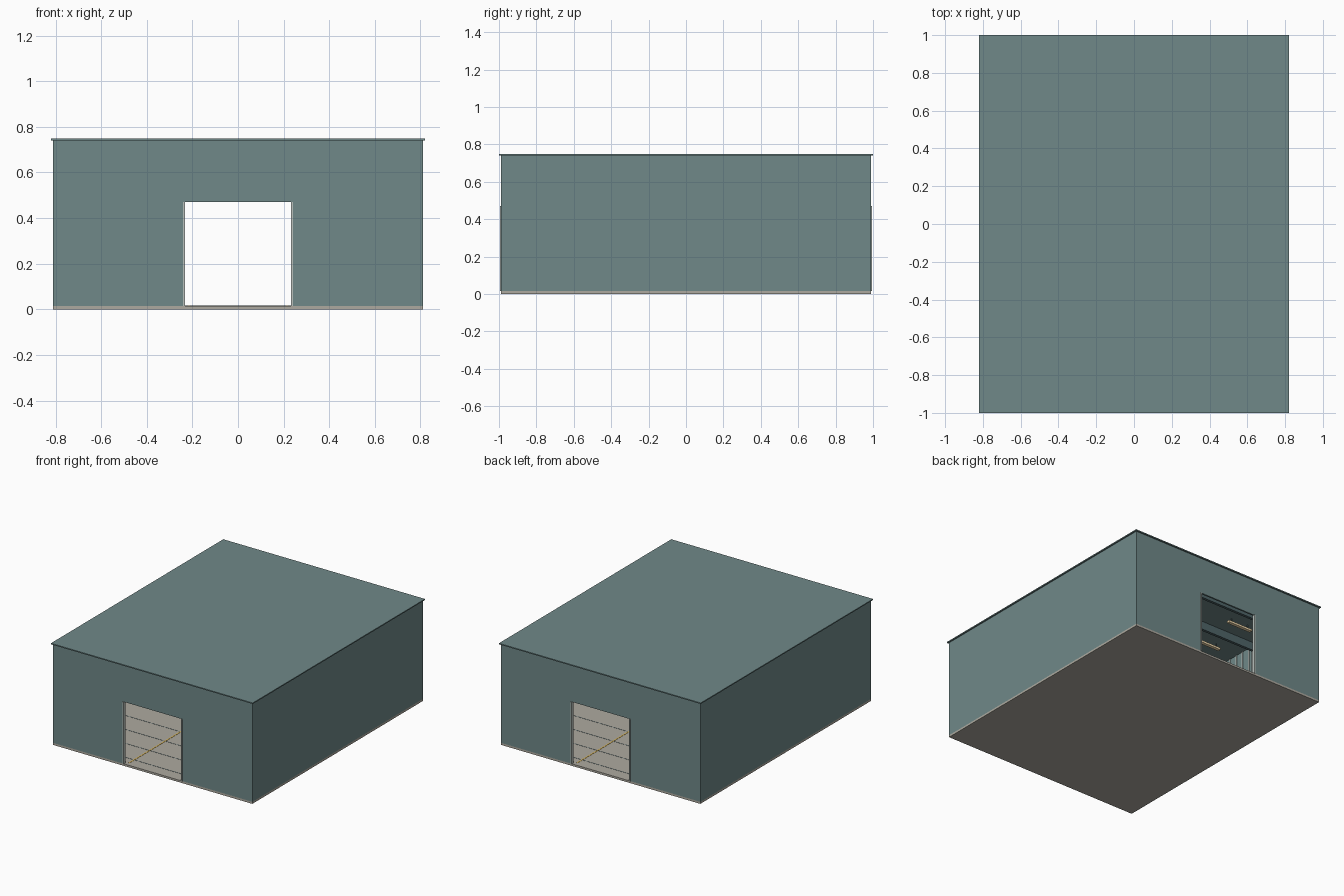
import bpy, bmesh
from mathutils import Vector

if "Cube" in bpy.data.objects:
    bpy.data.objects.remove(bpy.data.objects["Cube"])

def mat(name, c):
    m = bpy.data.materials.new(name)
    m.diffuse_color = (*c, 1)
    m.use_nodes = True
    m.node_tree.nodes["Principled BSDF"].inputs["Base Color"].default_value = m.diffuse_color
    return m

TEAL = mat("teal_cladding", (0.16, 0.25, 0.25))
CONC = mat("concrete", (0.42, 0.40, 0.35))
DARK = mat("joint_dark", (0.08, 0.13, 0.14))
YELL = mat("line_yellow", (0.75, 0.50, 0.10))
PALE = mat("pale_trim", (0.48, 0.53, 0.50))
LAMP = mat("warm_lamp", (0.95, 0.75, 0.45))

def boxes(name, m, spans):
    """One object made of boxes given as (x0, x1, y0, y1, z0, z1)."""
    bm = bmesh.new()
    for x0, x1, y0, y1, z0, z1 in spans:
        vs = bmesh.ops.create_cube(bm, size=1)["verts"]
        for v in vs:
            v.co = Vector(((x0 + x1) / 2 + v.co.x * (x1 - x0),
                           (y0 + y1) / 2 + v.co.y * (y1 - y0),
                           (z0 + z1) / 2 + v.co.z * (z1 - z0)))
    me = bpy.data.meshes.new(name)
    bm.to_mesh(me)
    bm.free()
    me.materials.append(m)
    ob = bpy.data.objects.new(name, me)
    bpy.context.collection.objects.link(ob)
    return ob

def mirror(ob, x=True, y=False):
    md = ob.modifiers.new("mirror", "MIRROR")
    md.use_axis = (x, y, False)
    md.use_mirror_merge = False

W, L, F, H = 0.81, 0.99, 0.015, 0.74   # half width, half length, floor top, eave
DW, DH, T = 0.235, 0.47, 0.012         # door half width, door top, wall thickness

# slab and flat roof
boxes("floor_slab", CONC, [(-W, W, -L, L, 0, F)])
boxes("roof", TEAL, [(-0.82, 0.82, -1, 1, H, H + 0.008)])

# walls with a doorway through each end
mirror(boxes("side_walls", TEAL, [(W - T, W, -L, L, F, H)]))
mirror(boxes("end_walls", TEAL, [(DW, W - T, L - T, L, F, H)]), True, True)
mirror(boxes("door_headers", TEAL, [(-DW, DW, L - T, L, DH, H)]), False, True)
mirror(boxes("door_jambs", PALE, [(DW - 0.003, DW + 0.007, L - 0.016, L + 0.005, F, DH)]), True, True)

# floor joints and aisle lines
boxes("floor_joints", DARK,
      [(-W + T, W - T, i * 0.18 - 0.002, i * 0.18 + 0.002, F, F + 0.001) for i in range(-5, 6)])
mirror(boxes("aisle_lines", YELL, [(0.21, 0.219, -0.96, 0.96, F, F + 0.0015)]))

# portal frames: columns, roof beams, purlins
bays = [i * 0.33 for i in range(-2, 3)]
mirror(boxes("columns", PALE, [(W - T - 0.025, W - T, y - 0.01, y + 0.01, F, H) for y in bays]))
boxes("roof_beams", DARK, [(-W + T, W - T, y - 0.01, y + 0.01, 0.68, H) for y in bays])

# inner wall ribs
mirror(boxes("wall_ribs", PALE,
             [(W - T - 0.005, W - T, i * 0.066 - 0.005, i * 0.066 + 0.005, F, H)
              for i in range(-14, 15) if i % 5]))

# hanging lamps in each bay
mirror(boxes("lamps", LAMP,
             [(0.42, 0.62, y - 0.012, y + 0.012, 0.70, 0.715)
              for y in (-0.825, -0.495, -0.165, 0.165, 0.495, 0.825)]))
mirror(boxes("lamp_hangers", DARK,
             [(x - 0.003, x + 0.003, y - 0.003, y + 0.003, 0.715, H)
              for y in (-0.825, -0.495, -0.165, 0.165, 0.495, 0.825) for x in (0.45, 0.59)]))
